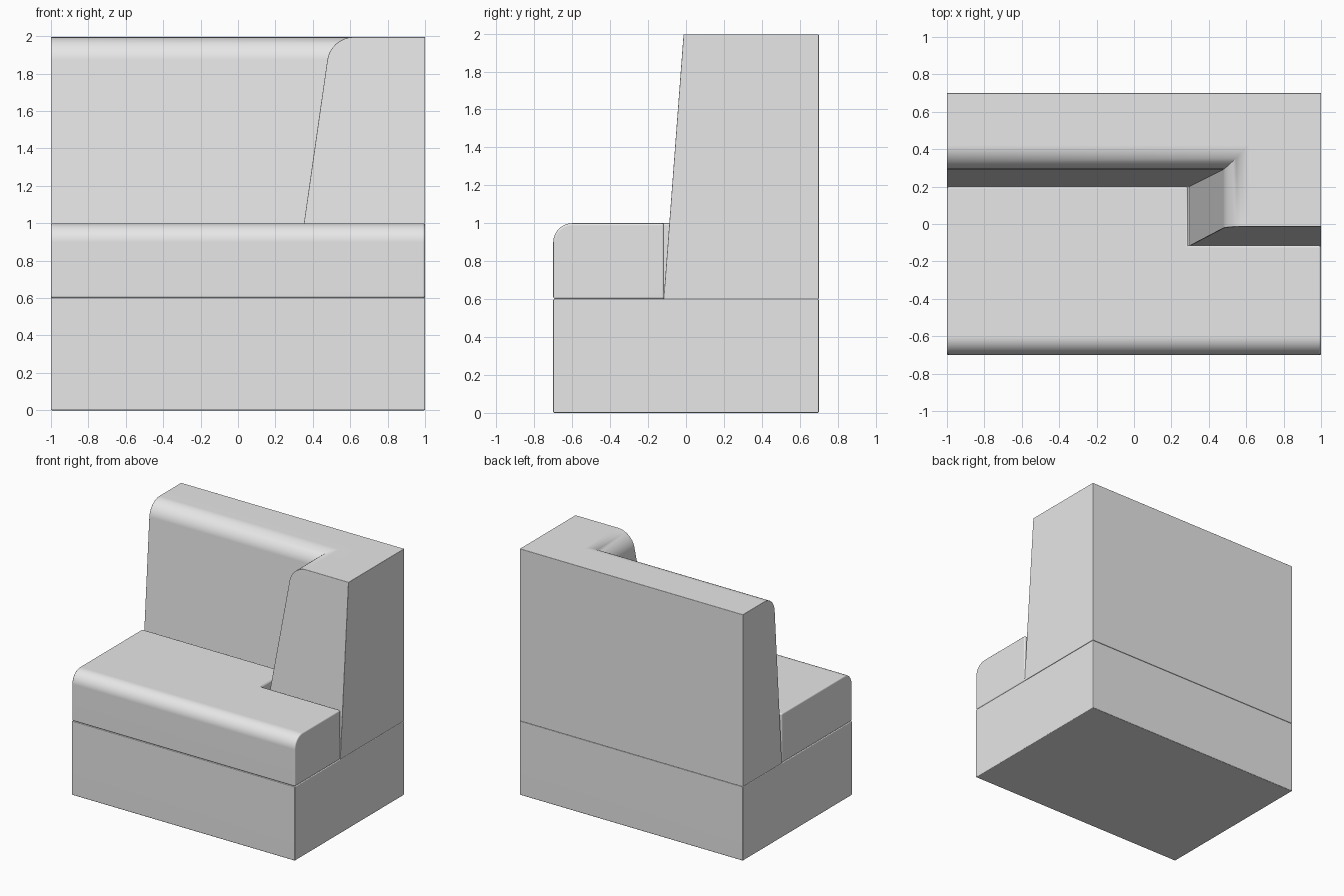
import bpy, bmesh, math

cube = bpy.data.objects.get("Cube")
if cube:
    bpy.data.objects.remove(cube, do_unlink=True)

WIDTH, DEPTH = 1.0, 0.7
SEAT_Z, CUSHION_Z, TOP_Z = 0.6, 1.0, 1.995
FILLET, STEPS = 0.12, 8

# One plain upholstery colour
fabric = bpy.data.materials.new("light grey fabric")
fabric.use_nodes = True
grey = (0.8, 0.8, 0.8, 1)
fabric.diffuse_color = grey
fabric.node_tree.nodes["Principled BSDF"].inputs["Base Color"].default_value = grey


def loft(bm, loops):
    """Join stacked outlines [(points, z), ...] into a closed solid."""
    rings = [[bm.verts.new((x, y, z)) for x, y in pts] for pts, z in loops]
    n = len(rings[0])
    for low, high in zip(rings, rings[1:]):
        for i in range(n):
            j = (i + 1) % n
            bm.faces.new((low[i], low[j], high[j], high[i]))
    bm.faces.new(rings[0][::-1])
    bm.faces.new(rings[-1])
    bmesh.ops.recalc_face_normals(bm, faces=bm.faces)


def bevel(bm, edges, size, segments):
    bmesh.ops.bevel(bm, geom=edges, offset=size, segments=segments,
                    profile=0.5, affect='EDGES', clamp_overlap=True)


def finish(name, bm, edge_size):
    """Soften the outer corners, shade smoothly and make the object."""
    corners = [e for e in bm.edges if e.is_convex and e.calc_face_angle() > 0.8]
    bevel(bm, corners, edge_size, 3)
    mesh = bpy.data.meshes.new(name)
    bm.to_mesh(mesh)
    bm.free()
    mesh.materials.append(fabric)
    mesh.shade_smooth()
    mesh.set_sharp_from_angle(angle=math.radians(40))
    obj = bpy.data.objects.new(name, mesh)
    bpy.context.collection.objects.link(obj)
    normals = obj.modifiers.new("face normals", 'WEIGHTED_NORMAL')
    normals.keep_sharp = True


# Plinth
bm = bmesh.new()
plan = [(-WIDTH, -DEPTH), (WIDTH, -DEPTH), (WIDTH, DEPTH), (-WIDTH, DEPTH)]
loft(bm, [(plan, 0), (plan, SEAT_Z)])
finish("base", bm, 0.006)

# Seat cushion, notched around the arm, with a rounded front edge
bm = bmesh.new()
plan = [(-WIDTH, -DEPTH), (WIDTH, -DEPTH), (WIDTH, -0.115),
        (0.29, -0.115), (0.29, 0.2), (-WIDTH, 0.2)]
loft(bm, [(plan, SEAT_Z), (plan, CUSHION_Z)])
front = [e for e in bm.edges
         if all(v.co.y < -0.69 and v.co.z > 0.9 for v in e.verts)]
bevel(bm, front, 0.1, STEPS)
finish("seat_cushion", bm, 0.012)


# Backrest and arm in one piece: leaning inner faces, rounded over at the top
def back_plan(z, inset=0.0):
    t = (z - SEAT_Z) / (TOP_Z - SEAT_Z)
    inner_x = 0.295 + 0.2 * t + inset
    inner_y = 0.2 + 0.1 * t + inset
    front_y = -0.118 + 0.105 * t
    return [(-WIDTH, inner_y), (inner_x, inner_y), (inner_x, front_y),
            (WIDTH, front_y), (WIDTH, DEPTH), (-WIDTH, DEPTH)]


bm = bmesh.new()
loops = [(back_plan(SEAT_Z), SEAT_Z)]
for i in range(STEPS + 1):
    a = math.pi / 2 * i / STEPS
    z = TOP_Z - FILLET * (1 - math.sin(a))
    loops.append((back_plan(z, FILLET * (1 - math.cos(a))), z))
loft(bm, loops)
finish("backrest_and_arm", bm, 0.012)
